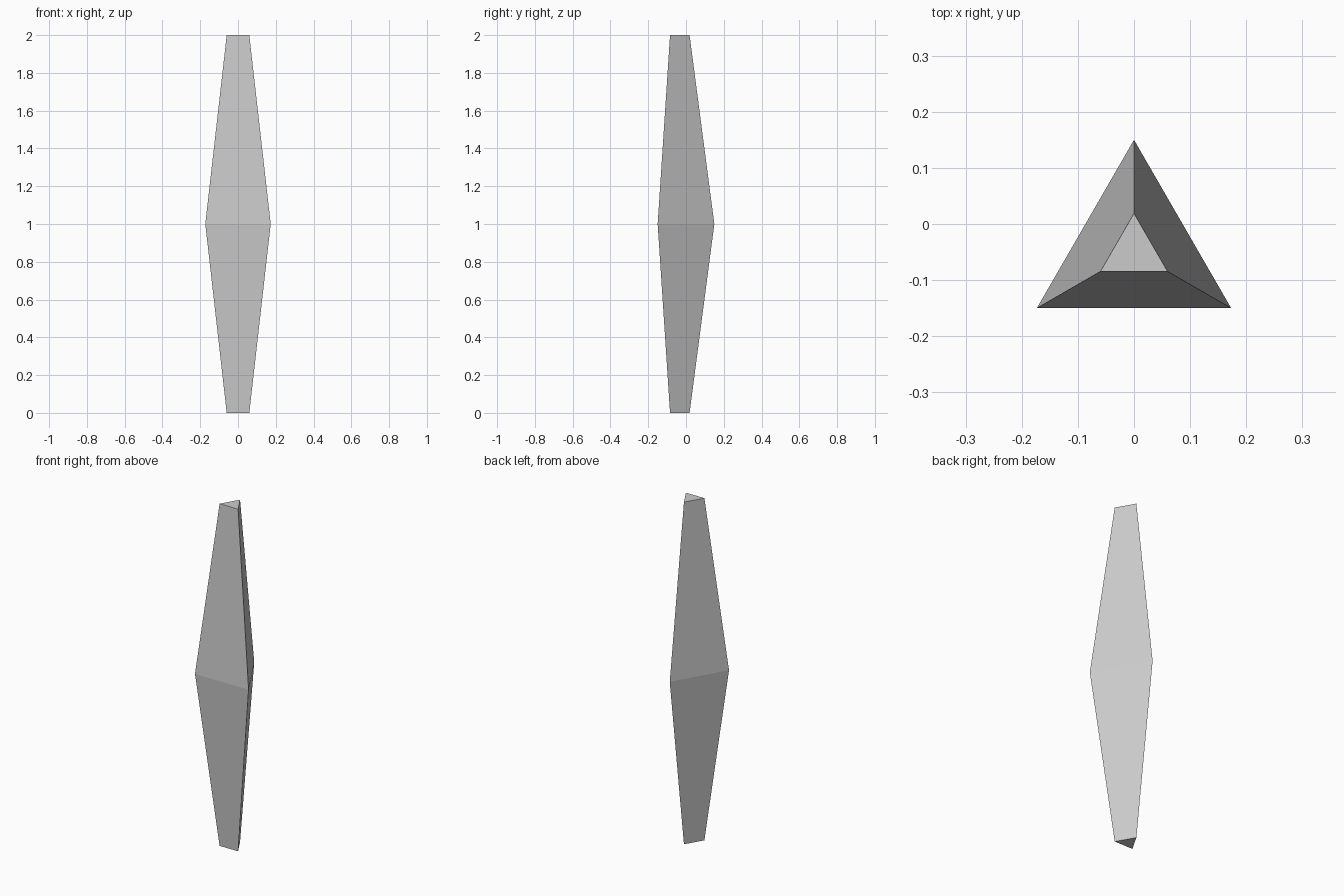
import bpy, bmesh
from math import sin, cos, tau

if "Cube" in bpy.data.objects:
    bpy.data.objects.remove(bpy.data.objects["Cube"])

SIDES = 3
CENTRE_Y = -0.05
# (height, circumradius) from bottom to top
PROFILE = [(0.0, 0.069), (1.0, 0.2), (2.0, 0.069)]

bm = bmesh.new()


def ring(z, r):
    """Triangle with one corner pointing to the back (+y)."""
    return [bm.verts.new((-r * sin(tau * i / SIDES),
                          CENTRE_Y + r * cos(tau * i / SIDES), z))
            for i in range(SIDES)]


# Tapered three-sided shaft, widest in the middle
rings = [ring(z, r) for z, r in PROFILE]
for low, high in zip(rings, rings[1:]):
    for i in range(SIDES):
        j = (i + 1) % SIDES
        bm.faces.new((low[i], low[j], high[j], high[i]))

# Flat end caps
bm.faces.new(rings[0][::-1])
bm.faces.new(rings[-1])
bmesh.ops.recalc_face_normals(bm, faces=bm.faces)

mesh = bpy.data.meshes.new("tapered_shaft")
bm.to_mesh(mesh)
bm.free()
shaft = bpy.data.objects.new("tapered_shaft", mesh)
bpy.context.collection.objects.link(shaft)
